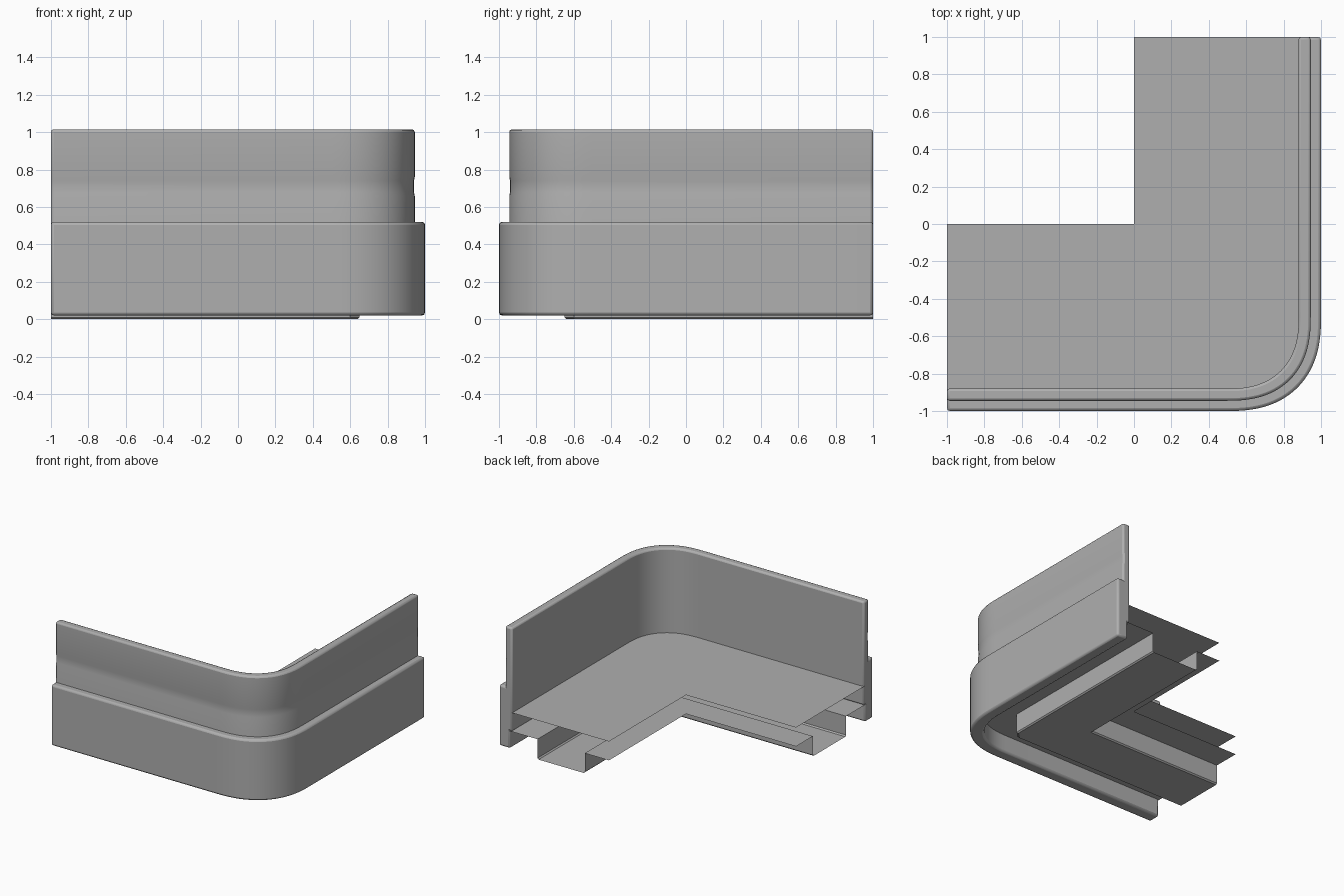
import bpy, bmesh, math

if "Cube" in bpy.data.objects:
    bpy.data.objects.remove(bpy.data.objects["Cube"])

R = 0.5      # corner curve centre offset
SEG = 24     # corner segments
POW = 2 / 2.4  # slightly squarer than a circle

grey = bpy.data.materials.new("dark_grey")
grey.diffuse_color = (0.43, 0.43, 0.43, 1)
grey.use_nodes = True
grey.node_tree.nodes["Principled BSDF"].inputs["Base Color"].default_value = grey.diffuse_color


def path(u, corner):
    """Plan line at distance u: along the front, round the corner, along the right side."""
    if corner == 'SHARP':
        mid = [(u, -u)]
    elif corner == 'CHAMFER':
        c = 0.05 if u > 0.5 else 0.0
        mid = [(u - c, -u), (u, -u + c)]
    else:
        mid = []
        for i in range(SEG + 1):
            a = math.pi / 2 * i / SEG
            s, c = abs(math.sin(a)) ** POW, abs(math.cos(a)) ** POW
            mid.append((R + (u - R) * s, -R - (u - R) * c))
    return [(-1, -u)] + mid + [(u, 1)]


def finish(name, bm, bevel=0):
    me = bpy.data.meshes.new(name)
    bm.to_mesh(me)
    bm.free()
    me.materials.append(grey)
    ob = bpy.data.objects.new(name, me)
    bpy.context.collection.objects.link(ob)
    if bevel:
        m = ob.modifiers.new("bevel", 'BEVEL')
        m.width = bevel
        m.segments = 2
        m.limit_method = 'ANGLE'
        m.angle_limit = math.radians(50)
    bpy.ops.object.select_all(action='DESELECT')
    ob.select_set(True)
    bpy.context.view_layer.objects.active = ob
    bpy.ops.object.shade_smooth_by_angle(angle=math.radians(14))
    return ob


def sweep(name, profile, corner, closed, bevel=0):
    """Sweep a (distance, height) profile round the corner; closed profiles get end caps."""
    bm = bmesh.new()
    rows = [[bm.verts.new((x, y, z)) for x, y in path(u, corner)] for u, z in profile]
    n = len(rows)
    for i in range(n if closed else n - 1):
        a, b = rows[i], rows[(i + 1) % n]
        for k in range(len(a) - 1):
            bm.faces.new((a[k], a[k + 1], b[k + 1], b[k]))
    if closed:
        bm.faces.new([r[0] for r in rows])
        bm.faces.new([r[-1] for r in rows])
    bmesh.ops.remove_doubles(bm, verts=bm.verts[:], dist=1e-5)
    bmesh.ops.recalc_face_normals(bm, faces=bm.faces[:])
    return finish(name, bm, bevel)


def plate(name, inner, outer, z, corner):
    """Thin L-shaped sheet with a rounded outer corner."""
    bm = bmesh.new()
    pts = path(outer, 'ROUND') + path(inner, corner)[::-1]
    bm.faces.new([bm.verts.new((x, y, z)) for x, y in pts])
    return finish(name, bm)


# Upper wall with a shallow groove on the outside
sweep("parapet_wall", [(0.88, 0.165), (0.945, 0.165), (0.945, 0.66), (0.941, 0.68),
                       (0.941, 0.74), (0.945, 0.76), (0.945, 1.015), (0.88, 1.015)],
      'ROUND', True, 0.014)

# Thicker lower band
sweep("lower_band", [(0.90, 0.02), (1.0, 0.02), (1.0, 0.52), (0.90, 0.52)],
      'ROUND', True, 0.016)

# Floor sheet and the outer soffit sheet under it
plate("floor", 0.0, 0.89, 0.32, 'SHARP')
plate("outer_soffit", 0.65, 0.91, 0.165, 'CHAMFER')

# Inner ledge and open channel under the floor
sweep("base_channel", [(0.0, 0.165), (0.22, 0.165), (0.22, 0.01), (0.23, 0.0),
                       (0.64, 0.0), (0.65, 0.01), (0.65, 0.165)], 'CHAMFER', False)
